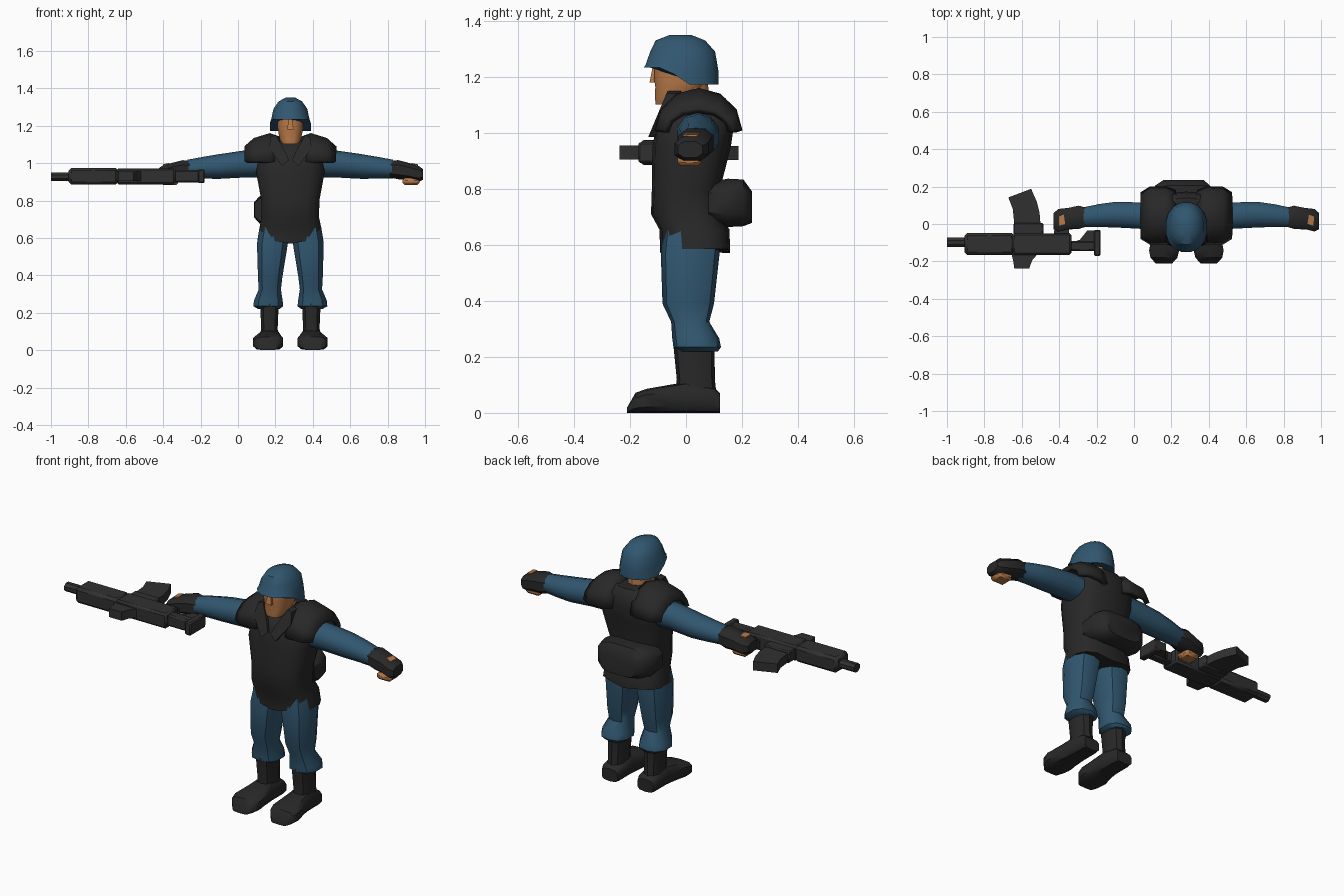
import bpy, bmesh, math

BODY_X = 0.28  # the figure stands off-centre, the rifle fills the other side


def material(name, rgb):
    m = bpy.data.materials.new(name)
    m.diffuse_color = (*rgb, 1)
    return m


BLUE = material("blue_cloth", (0.030, 0.094, 0.160))
BLACK = material("black_armour", (0.021, 0.021, 0.021))
GUN = material("gun_grey", (0.030, 0.030, 0.031))
SKIN = material("skin", (0.47, 0.19, 0.065))


def make(name, verts, faces, mat, x=BODY_X, mirror=False, solid=0, angle=40):
    me = bpy.data.meshes.new(name)
    me.from_pydata(verts, [], faces)
    bm = bmesh.new()
    bm.from_mesh(me)
    bmesh.ops.recalc_face_normals(bm, faces=bm.faces)
    bm.to_mesh(me)
    bm.free()
    me.materials.append(mat)
    ob = bpy.data.objects.new(name, me)
    bpy.context.collection.objects.link(ob)
    ob.location.x = x
    bpy.ops.object.select_all(action='DESELECT')
    ob.select_set(True)
    bpy.context.view_layer.objects.active = ob
    bpy.ops.object.shade_smooth_by_angle(angle=math.radians(angle))
    if solid:
        s = ob.modifiers.new("thickness", 'SOLIDIFY')
        s.thickness, s.offset = solid, 0
    if mirror:
        m = ob.modifiers.new("mirror", 'MIRROR')
        m.use_clip = m.use_mirror_merge = False
    return ob


def loft(name, axis, rings, mat, n=10, p=2.0, edit=None, **kw):
    """Rings are (position, centre u, centre v, radius u, radius v)."""
    verts, faces = [], []
    for r, (t, cu, cv, ru, rv) in enumerate(rings):
        for i in range(n):
            a = 2 * math.pi * (i + 0.5) / n
            c, s = math.cos(a), math.sin(a)
            u = cu + ru * math.copysign(abs(c) ** (2 / p), c)
            v = cv + rv * math.copysign(abs(s) ** (2 / p), s)
            co = [(t, u, v), (u, t, v), (u, v, t)][axis]
            verts.append(edit(r, co) if edit else co)
    for r in range(len(rings) - 1):
        for i in range(n):
            j = (i + 1) % n
            faces.append((r * n + i, r * n + j, (r + 1) * n + j, (r + 1) * n + i))
    faces.append(tuple(range(n)))
    faces.append(tuple(range(len(verts) - n, len(verts))))
    return make(name, verts, faces, mat, **kw)


def prism(name, pts, place, lo, hi, mat, **kw):
    """Extrude a 2D outline; place(a, b, depth) gives the 3D point."""
    n = len(pts)
    verts = [place(a, b, d) for d in (lo, hi) for a, b in pts]
    faces = [tuple(range(n)), tuple(range(n, 2 * n))]
    faces += [(i, (i + 1) % n, n + (i + 1) % n, n + i) for i in range(n)]
    return make(name, verts, faces, mat, **kw)


def box(name, x0, x1, y0, y1, z0, z1, mat, bevel=0, **kw):
    ob = prism(name, [(x0, y0), (x1, y0), (x1, y1), (x0, y1)],
               lambda a, b, d: (a, b, d), z0, z1, mat, **kw)
    if bevel:
        b = ob.modifiers.new("bevel", 'BEVEL')
        b.width, b.segments = bevel, 1
    return ob


# Trousers with gathered cuffs
loft("trouser_leg", 2, [
    (0.22, 0.115, 0.045, 0.060, 0.070), (0.235, 0.118, 0.040, 0.083, 0.085),
    (0.265, 0.118, 0.035, 0.080, 0.084), (0.325, 0.110, 0.015, 0.062, 0.068),
    (0.39, 0.108, 0.008, 0.068, 0.092), (0.57, 0.096, 0.015, 0.086, 0.105),
    (0.66, 0.085, 0.02, 0.080, 0.10)], BLUE, p=2.4, mirror=True)

# Boots
loft("boot_shaft", 2, [
    (0.03, 0.115, 0.035, 0.052, 0.078), (0.12, 0.112, 0.035, 0.046, 0.068),
    (0.25, 0.112, 0.028, 0.052, 0.074)], BLACK, p=2.4, mirror=True)
loft("boot_foot", 1, [
    (0.122, 0.112, 0.035, 0.050, 0.035), (0.10, 0.112, 0.045, 0.058, 0.045),
    (0.0, 0.112, 0.055, 0.060, 0.055), (-0.06, 0.114, 0.050, 0.068, 0.050),
    (-0.14, 0.119, 0.043, 0.083, 0.043), (-0.18, 0.120, 0.036, 0.074, 0.036),
    (-0.21, 0.120, 0.010, 0.046, 0.010)], BLACK, p=3.5, mirror=True)

# Armoured vest
loft("vest", 2, [
    (0.57, 0, 0.033, 0.180, 0.125), (0.655, 0, 0.030, 0.168, 0.125),
    (0.71, 0, 0.000, 0.156, 0.125), (0.80, 0, 0.000, 0.158, 0.122),
    (0.95, 0, 0.020, 0.186, 0.140), (1.04, 0, 0.035, 0.178, 0.138),
    (1.09, 0, 0.045, 0.140, 0.120), (1.125, 0, 0.065, 0.085, 0.075)],
    BLACK, n=14, p=2.9,
    edit=lambda r, c: (c[0], c[1], c[2] + 0.015) if r == 0 and abs(c[0]) > 0.1 else c)

# Pouch on the lower back
loft("back_pouch", 1, [
    (0.08, -0.025, 0.75, 0.17, 0.075), (0.15, -0.025, 0.75, 0.172, 0.088),
    (0.205, -0.02, 0.75, 0.150, 0.085), (0.235, -0.015, 0.735, 0.110, 0.058)],
    BLACK, n=12, p=3.5)

# Shoulder guards: arches that drop toward the outside
arch, COLS = [], 7
for x, ry, h in [(0.06, 0.125, 0.125), (0.11, 0.145, 0.143),
                 (0.19, 0.145, 0.118), (0.238, 0.115, 0.075)]:
    for i in range(COLS):
        a = math.pi * i / (COLS - 1)
        arch.append((x, 0.045 + ry * math.cos(a), 1.005 + h * math.sin(a)))
quads = [(r * COLS + i, r * COLS + i + 1, (r + 1) * COLS + i + 1, (r + 1) * COLS + i)
         for r in range(3) for i in range(COLS - 1)]
make("shoulder_guard", arch, quads, BLACK, mirror=True, solid=0.025)

# Collar flaps, leaning back toward the neck
prism("collar_flap",
      [(0.008, 1.015), (0.045, 0.985), (0.115, 1.08), (0.105, 1.14), (0.078, 1.15), (0.03, 1.065)],
      lambda a, b, d: (a, d + (b - 0.985) * 0.42, b), -0.135, -0.085, BLACK, mirror=True)

# Sleeves, gloves and the bare fingers under the fist
loft("sleeve", 0, [
    (0.10, 0.040, 1.000, 0.080, 0.075), (0.25, 0.045, 0.995, 0.074, 0.072),
    (0.38, 0.050, 0.982, 0.072, 0.066), (0.47, 0.045, 0.975, 0.064, 0.058),
    (0.55, 0.036, 0.968, 0.056, 0.050)], BLUE, mirror=True)
loft("glove", 0, [
    (0.53, 0.036, 0.967, 0.052, 0.046), (0.575, 0.036, 0.965, 0.066, 0.054),
    (0.63, 0.030, 0.955, 0.060, 0.050), (0.685, 0.020, 0.942, 0.064, 0.046),
    (0.71, 0.015, 0.940, 0.046, 0.030)], BLACK, n=8, p=2.6, mirror=True)
box("fingers", 0.60, 0.69, -0.03, 0.055, 0.882, 0.92, SKIN, bevel=0.012, mirror=True)
prism("glove_opening", [(0.648, 0.0), (0.68, -0.01), (0.682, 0.04), (0.655, 0.05)],
      lambda a, b, d: (a, b, d - 0.2 * (a - 0.66)), 0.992, 0.998, SKIN, mirror=True)

# Neck, head and nose
loft("neck", 2, [(1.04, 0, 0.02, 0.062, 0.075), (1.20, 0, 0.015, 0.055, 0.06)], SKIN)
loft("head", 2, [
    (1.102, 0, -0.070, 0.042, 0.040), (1.125, 0, -0.045, 0.058, 0.067),
    (1.165, 0, -0.022, 0.066, 0.090), (1.19, 0, -0.020, 0.070, 0.096),
    (1.26, 0, -0.020, 0.072, 0.092)], SKIN, n=12, p=2.7)
prism("nose", [(-0.018, 1.18), (0.018, 1.18), (0.009, 1.235), (-0.009, 1.235)],
      lambda a, b, d: (a, d + (b - 1.18) * 0.2, b), -0.130, -0.10, SKIN)


# Helmet, with a raised front brim and lower ear and neck cover
def brim(r, c):
    if r > 1:
        return c
    t = min(1, max(0, (-0.015 - c[1]) / 0.05))
    return (c[0], c[1], c[2] + (0.062, 0.022)[r] * t)


loft("helmet", 2, [
    (1.172, 0, -0.017, 0.112, 0.135), (1.222, 0, -0.014, 0.104, 0.132),
    (1.29, 0, -0.012, 0.092, 0.118), (1.33, 0, -0.020, 0.064, 0.090),
    (1.35, 0, -0.020, 0.026, 0.038)], BLUE, n=16, p=2.2, edit=brim)

# Rifle, lying on its side with the magazine pointing backward
loft("rifle_barrel", 0, [(-1.0, -0.098, 0.928, 0.028, 0.025),
                         (-0.88, -0.098, 0.928, 0.028, 0.025)], GUN, n=8, x=0)
box("rifle_handguard", -0.905, -0.64, -0.165, -0.048, 0.885, 0.974, GUN, 0.014, x=0)
box("rifle_receiver", -0.65, -0.335, -0.165, -0.05, 0.887, 0.972, GUN, 0.010, x=0)
box("rifle_magazine_well", -0.645, -0.485, -0.06, 0.005, 0.895, 0.962, GUN, 0.006, x=0)


def flat(a, b, d):
    return (a, b, d)


prism("rifle_magazine", [(-0.64, 0.0), (-0.50, 0.0), (-0.505, 0.06), (-0.52, 0.12),
                         (-0.55, 0.188), (-0.672, 0.142), (-0.648, 0.08)],
      flat, 0.903, 0.953, GUN, x=0)
prism("rifle_sight", [(-0.655, -0.16), (-0.515, -0.16), (-0.545, -0.195), (-0.56, -0.238),
                      (-0.64, -0.238), (-0.645, -0.2)], flat, 0.905, 0.954, GUN, x=0)
prism("rifle_grip", [(-0.43, -0.06), (-0.345, -0.06), (-0.355, 0.05), (-0.415, 0.05)],
      flat, 0.907, 0.950, GUN, x=0)
box("rifle_stock", -0.345, -0.19, -0.145, -0.092, 0.897, 0.962, GUN, 0.008, x=0)
prism("rifle_stock_heel", [(-0.335, -0.10), (-0.18, -0.10), (-0.18, -0.035), (-0.25, -0.035),
                           (-0.29, -0.085)], flat, 0.905, 0.955, GUN, x=0)
box("rifle_butt_plate", -0.215, -0.178, -0.17, -0.032, 0.893, 0.966, GUN, 0.006, x=0)
